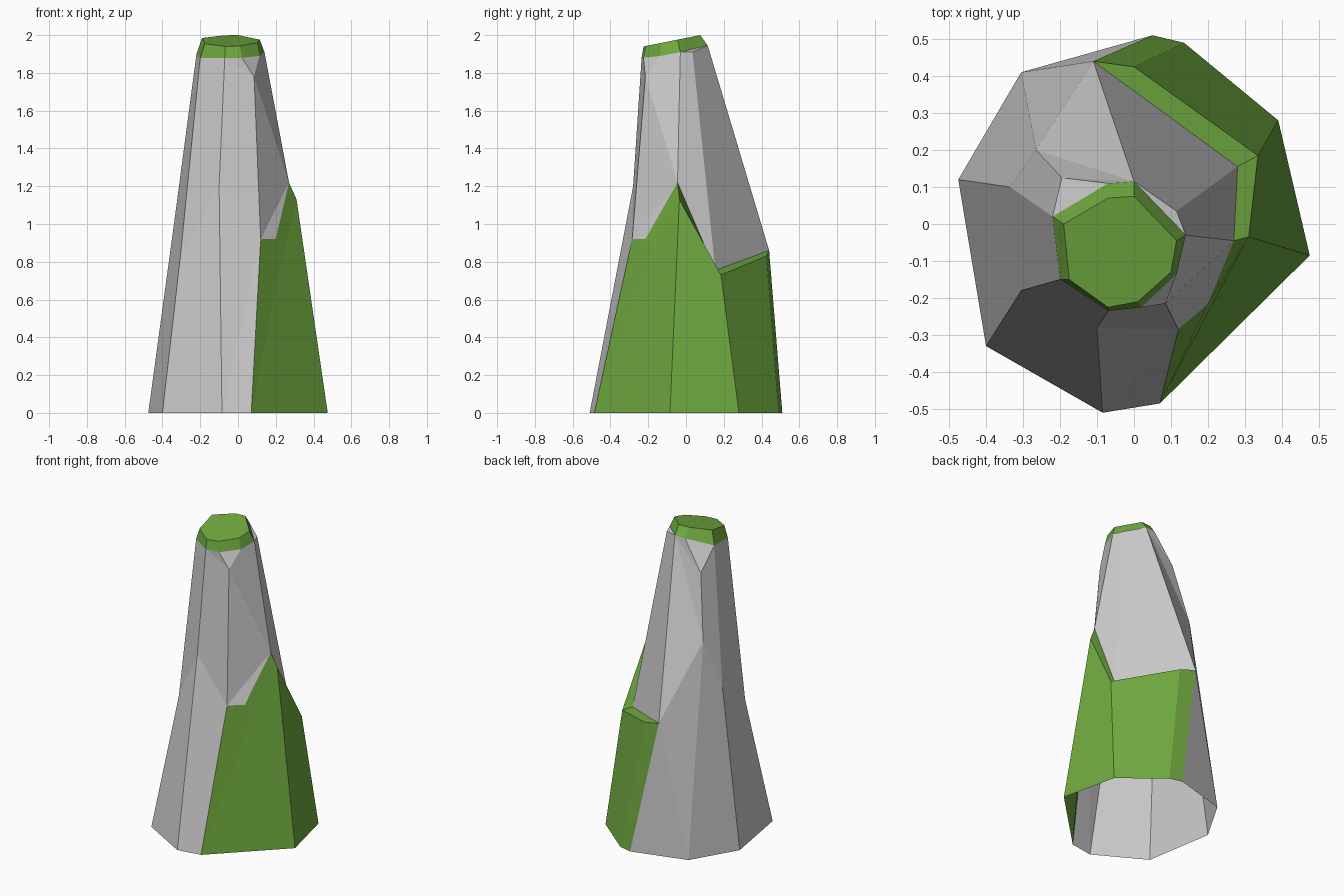
import bpy

if "Cube" in bpy.data.objects:
    bpy.data.objects.remove(bpy.data.objects["Cube"])

# Corner columns of the spire, counter-clockwise from front left, each listed from the base up
columns = {
    "a": [(-.40, -.33, 0), (-.305, -.18, .83), (-.2, -.15, 1.88)],
    "b": [(-.085, -.51, 0), (-.1, -.28, 1.2), (-.07, -.235, 1.88)],
    "c": [(.07, -.485, 0), (.12, -.285, .92), (.085, -.215, 1.78)],
    "d": [(.475, -.085, 0), (.31, -.035, 1.13), (.27, -.045, 1.22), (.14, -.03, 1.91)],
    "e": [(.39, .28, 0), (.335, .185, .73), (.28, .155, .755), (.115, .035, 1.91)],
    "k": [(.135, .49, 0), (0, .425, .83)],
    "f": [(.05, .51, 0), (-.11, .44, .86), (0, .115, 1.945)],
    "g": [(-.305, .41, 0), (-.265, .2, 1.35), (-.195, .125, 1.75), (-.07, .11, 1.94)],
    "h": [(-.475, .12, 0), (-.335, .10, 1.03), (-.22, .02, 1.9)],
    "m": [(.2, -.215, .92), (.24, -.165, .86)],    # notch in the front moss edge
    "r": [(.02, -.225, 1.88), (.115, -.135, 1.89)],  # extra corners under the cap
}
points = {n + str(i): p for n, col in columns.items() for i, p in enumerate(col)}

# Tilted rim of the cap
rim = [(-.175, -.15), (-.07, -.225), (.01, -.21), (.1, -.13),
       (.115, -.045), (0, .075), (-.07, .07), (-.19, 0)]
for i, (x, y) in enumerate(rim):
    points["t%d" % i] = (x, y, 1.94 + .2 * (y + .225))

moss = bpy.data.materials.new("moss_green")
moss.diffuse_color = (.16, .40, .05, 1)
moss.use_nodes = True
moss.node_tree.nodes["Principled BSDF"].inputs["Base Color"].default_value = moss.diffuse_color


def part(name, panels, material=None):
    """Flat-faced shell from panels, each written as corner names."""
    faces = [p.split() for p in panels]
    used = sorted({n for f in faces for n in f})
    mesh = bpy.data.meshes.new(name)
    mesh.from_pydata([points[n] for n in used], [],
                     [[used.index(n) for n in f] for f in faces])
    if material:
        mesh.materials.append(material)
    obj = bpy.data.objects.new(name, mesh)
    bpy.context.collection.objects.link(obj)
    return obj


# Bare rock walls, open underneath
part("rock_spire", [
    "a0 b0 b1 a1", "a1 b1 b2 a2",                          # front left
    "b0 c0 c1", "b0 c1 b1", "b1 c1 c2 b2",                 # front
    "c2 r0 b2", "c2 r1 r0",
    "c1 m0 d2", "c1 d2 c2", "c2 d2 d3 r1",                 # front right
    "d2 e2 e3 d3", "d3 e3 f2", "e2 f1 f2 e3",              # right and back
    "f0 g0 f1", "f1 g0 g1", "f1 g1 f2", "g1 g2 f2",        # back left
    "g2 g3 f2", "g2 h2 g3",
    "g0 h0 h1 g1", "g1 h1 h2 g2", "h0 a0 a1 h1", "h1 a1 a2 h2",
])

# Moss on the lower right side, with its narrow ledge
part("moss_side", [
    "c0 d0 d1 m1", "c0 m1 m0 c1", "d0 e0 e1 d1",
    "e0 k0 k1 e1", "k0 f0 f1 k1",
    "m0 m1 d1 d2", "d1 e1 e2 d2", "e1 k1 f1 e2",
], moss)

# Bevelled moss cap
skirt = "a2 b2 r0 r1 d3 f2 g3 h2".split()
part("moss_cap", [" ".join("t%d" % i for i in range(8))] + [
    "%s %s t%d t%d" % (skirt[i], skirt[(i + 1) % 8], (i + 1) % 8, i) for i in range(8)
], moss)
